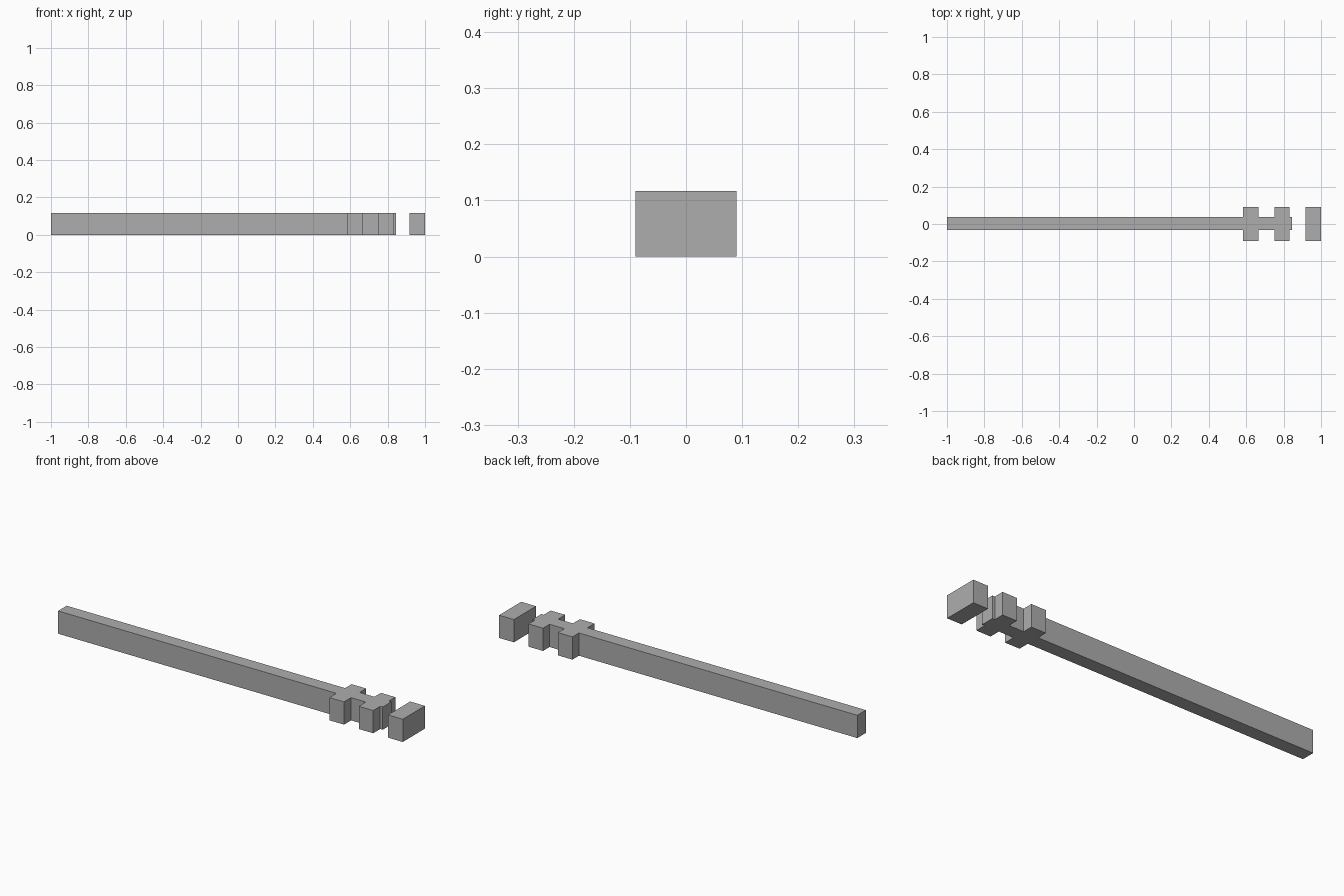
import bpy
import bmesh

cube = bpy.data.objects.get("Cube")
if cube:
    bpy.data.objects.remove(cube, do_unlink=True)

HEIGHT = 0.117
BAR_FRONT, BAR_BACK = -0.033, 0.037
BLOCK_HALF = 0.09

grey = bpy.data.materials.new("plain grey")
grey.use_nodes = True
colour = (0.42, 0.42, 0.42, 1)
grey.diffuse_color = colour
grey.node_tree.nodes["Principled BSDF"].inputs["Base Color"].default_value = colour


def extrude_outline(name, outline):
    """Turn a plan outline into a flat-faced solid standing on the ground."""
    bm = bmesh.new()
    face = bm.faces.new([bm.verts.new((x, y, 0)) for x, y in outline])
    top = bmesh.ops.extrude_face_region(bm, geom=[face])["geom"]
    verts = [v for v in top if isinstance(v, bmesh.types.BMVert)]
    bmesh.ops.translate(bm, verts=verts, vec=(0, 0, HEIGHT))
    bmesh.ops.recalc_face_normals(bm, faces=bm.faces)
    mesh = bpy.data.meshes.new(name)
    bm.to_mesh(mesh)
    bm.free()
    mesh.materials.append(grey)
    obj = bpy.data.objects.new(name, mesh)
    bpy.context.collection.objects.link(obj)
    return obj


def bar_side(bar_y, block_y):
    """One long side of the bar, stepping out around each cross block."""
    side = [(-1, bar_y)]
    for start, end in ((0.583, 0.666), (0.75, 0.832)):
        side += [(start, bar_y), (start, block_y), (end, block_y), (end, bar_y)]
    return side + [(0.846, bar_y)]


# Long bar with its two cross blocks
front = bar_side(BAR_FRONT, -BLOCK_HALF)
back = bar_side(BAR_BACK, BLOCK_HALF)
extrude_outline("notched_bar", front + back[::-1])

# Separate block beyond the end of the bar
extrude_outline("end_block", [(0.916, -BLOCK_HALF), (1, -BLOCK_HALF),
                              (1, BLOCK_HALF), (0.916, BLOCK_HALF)])
